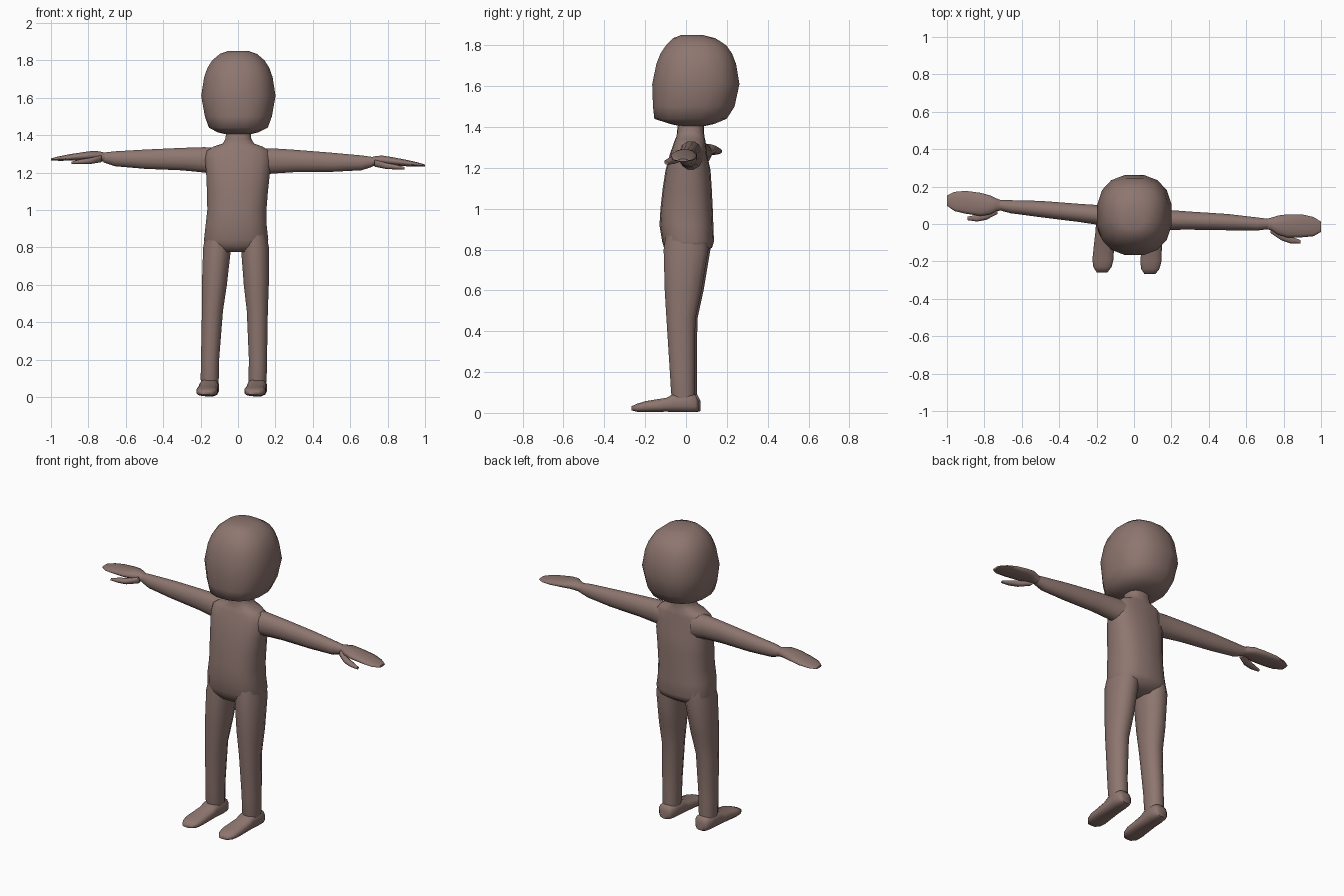
import bpy, bmesh, math

skin = bpy.data.materials.new("skin brown")
skin.diffuse_color = (0.27, 0.18, 0.16, 1)


def loft(name, axis, rings, sides=14, power=2.4):
    """Skin closed superellipse rings (position, centre 1, centre 2, radius 1, radius 2) along an axis."""
    bm = bmesh.new()
    loops = []
    for p, c1, c2, r1, r2 in rings:
        loop = []
        for i in range(sides):
            t = 2 * math.pi * (i + 0.5) / sides
            c, s = math.cos(t), math.sin(t)
            a = c1 + r1 * math.copysign(abs(c) ** (2 / power), c)
            b = c2 + r2 * math.copysign(abs(s) ** (2 / power), s)
            loop.append(bm.verts.new({'x': (p, a, b), 'y': (a, p, b), 'z': (a, b, p)}[axis]))
        loops.append(loop)
    for lo, hi in zip(loops, loops[1:]):
        for i in range(sides):
            j = (i + 1) % sides
            bm.faces.new((lo[i], lo[j], hi[j], hi[i]))
    bm.faces.new(loops[0])
    bm.faces.new(loops[-1])
    bmesh.ops.recalc_face_normals(bm, faces=bm.faces)
    me = bpy.data.meshes.new(name)
    bm.to_mesh(me)
    bm.free()
    me.materials.append(skin)
    ob = bpy.data.objects.new(name, me)
    bpy.context.collection.objects.link(ob)
    bpy.ops.object.select_all(action='DESELECT')
    ob.select_set(True)
    bpy.context.view_layer.objects.active = ob
    bpy.ops.object.shade_smooth_by_angle(angle=math.radians(65))


# Large rounded head, flatter at the face
loft("head", 'z', [
    (1.405, 0, .03, .07, .065), (1.415, 0, .03, .11, .11), (1.44, .002, .022, .16, .18),
    (1.50, .002, .038, .182, .203), (1.61, .002, .048, .202, .217),
    (1.71, .002, .05, .186, .198), (1.76, .002, .05, .168, .178),
    (1.80, .002, .05, .142, .15), (1.835, .002, .04, .10, .105),
    (1.85, .002, .03, .055, .055)], sides=16)

# Torso from neck to pelvis
loft("torso", 'z', [
    (1.43, .002, .025, .065, .062), (1.38, .002, .022, .07, .066),
    (1.355, .002, .022, .085, .068), (1.338, 0, .02, .135, .074),
    (1.315, 0, .018, .17, .08), (1.27, 0, .012, .178, .09),
    (1.19, 0, .01, .172, .11), (1.10, -.003, .006, .165, .12),
    (1.0, -.006, .003, .16, .128), (.92, -.01, .002, .165, .132),
    (.84, -.01, .010, .174, .127), (.81, -.01, .010, .168, .118),
    (.775, -.01, 0, .10, .08)], sides=18, power=2.5)

# Arm, hand and thumb sections, running outward
arm = [(.10, .025, 1.255, .065, .076), (.18, .022, 1.262, .055, .070),
       (.30, .018, 1.262, .050, .062), (.50, .010, 1.255, .045, .053),
       (.66, 0, 1.252, .036, .041), (.72, 0, 1.257, .028, .027)]
hand = [(.70, 0, 1.255, .026, .024), (.735, 0, 1.262, .035, .027),
        (.77, -.006, 1.266, .053, .026), (.82, -.010, 1.261, .064, .023),
        (.90, -.010, 1.251, .063, .018), (.96, -.014, 1.243, .053, .012),
        (1.0, -.015, 1.237, .028, .006)]
thumb = [(.73, -.03, 1.250, .020, .020), (.79, -.068, 1.236, .022, .018),
         (.84, -.086, 1.230, .020, .014), (.89, -.095, 1.223, .010, .007)]

# Leg sections (height, side offset, y, radii) and foot sections
leg = [(.92, .085, .005, .07, .10), (.80, .101, 0, .077, .113),
       (.60, .112, -.014, .069, .093), (.46, .120, -.025, .058, .073),
       (.20, .128, -.018, .050, .063), (.10, .128, -.015, .050, .060),
       (.04, .128, -.010, .045, .055)]
foot = [(.06, .032, .035, .027), (.045, .047, .047, .044), (0, .052, .050, .048),
        (-.06, .052, .049, .046), (-.095, .054, .040, .035), (-.20, .058, .031, .027),
        (-.24, .050, .025, .020), (-.268, .030, .022, .010)]

for side, label in ((1, "right"), (-1, "left")):
    # The negative side drifts back and up a little along the limb
    dy, dz = (0, 0) if side > 0 else (.14, .033)
    for part, rings, n in (("arm", arm, 12), ("hand", hand, 12), ("thumb", thumb, 8)):
        loft(f"{label}_{part}", 'x',
             [(side * x, y + dy * x, z + dz * x, a, b) for x, y, z, a, b in rings], n, 2.1)
    back = 0 if side > 0 else .01
    loft(f"{label}_leg", 'z',
         [(z, side * o - .025 + .018 * z, y + back, a, b) for z, o, y, a, b in leg], 12, 2.2)
    loft(f"{label}_foot", 'y',
         [(y + back, side * .128 - .024 + .07 * y, z, a, b) for y, a, z, b in foot], 12, 2.8)
